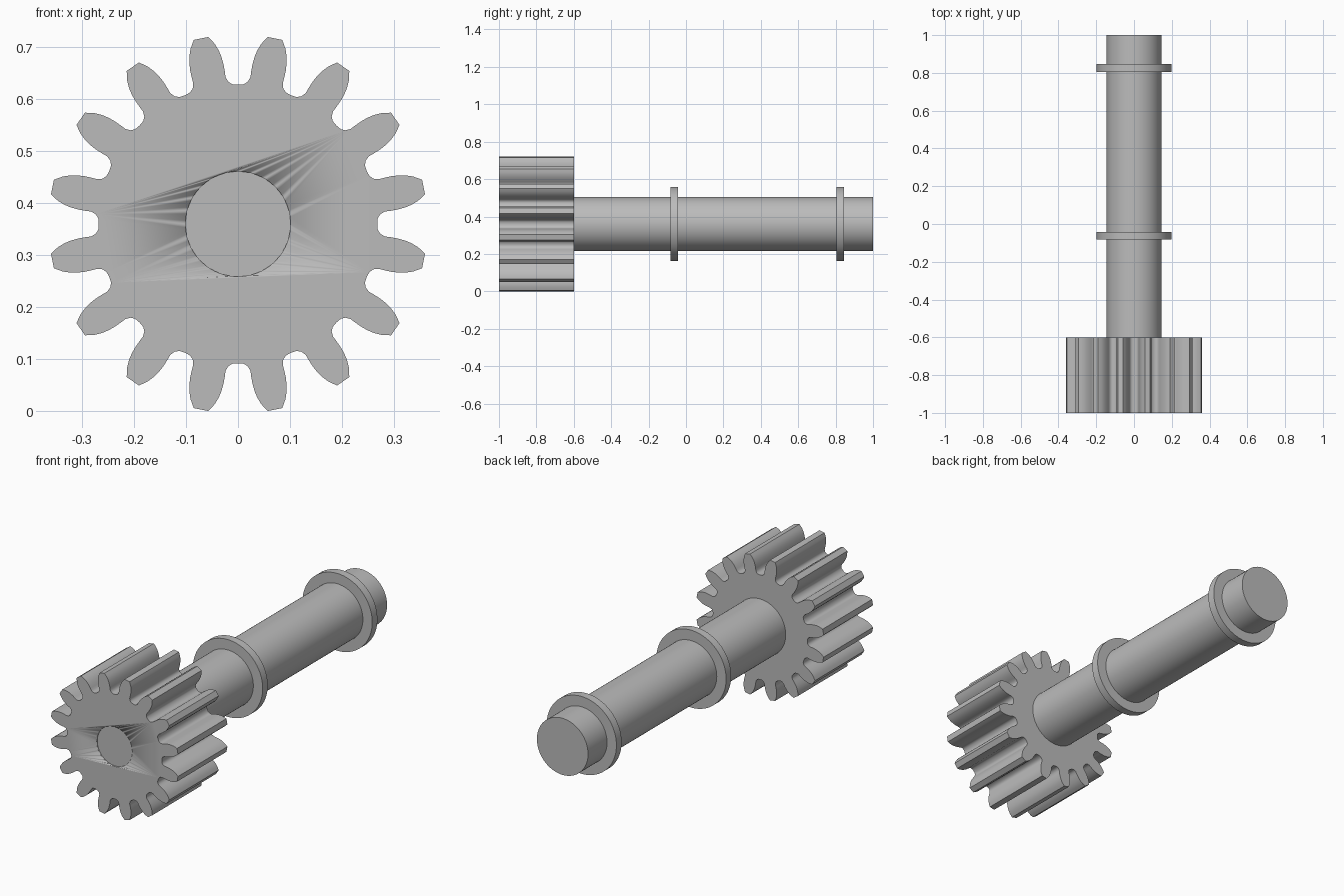
import bpy, bmesh
from math import pi, radians
from mathutils import Matrix, Vector

AXIS_Z = 0.36
TEETH = 16

if "Cube" in bpy.data.objects:
    bpy.data.objects.remove(bpy.data.objects["Cube"], do_unlink=True)

steel = bpy.data.materials.new("plain grey")
steel.use_nodes = True
steel.diffuse_color = (0.5, 0.5, 0.5, 1)
steel.node_tree.nodes["Principled BSDF"].inputs["Base Color"].default_value = (0.5, 0.5, 0.5, 1)


def finish(name, bm):
    """Turn a bmesh into a smooth-shaded part with sharp edges kept."""
    bmesh.ops.recalc_face_normals(bm, faces=bm.faces)
    mesh = bpy.data.meshes.new(name)
    bm.to_mesh(mesh)
    bm.free()
    mesh.materials.append(steel)
    obj = bpy.data.objects.new(name, mesh)
    bpy.context.collection.objects.link(obj)
    bpy.ops.object.select_all(action="DESELECT")
    obj.select_set(True)
    bpy.context.view_layer.objects.active = obj
    bpy.ops.object.shade_smooth_by_angle(angle=radians(30))
    return obj


def cylinder(name, radius, y0, y1, segments=96):
    """Solid cylinder lying along y."""
    bm = bmesh.new()
    place = Matrix.Translation((0, (y0 + y1) / 2, AXIS_Z)) @ Matrix.Rotation(pi / 2, 4, "X")
    bmesh.ops.create_cone(bm, cap_ends=True, segments=segments, radius1=radius,
                          radius2=radius, depth=y1 - y0, matrix=place)
    return finish(name, bm)


def gear(name, y0, y1):
    """Spur gear made by repeating one tooth gap around the axis."""
    # Half of a gap: sideways offset, distance from the axis
    half = [(0, .268), (.011, .269), (.019, .274), (.024, .283), (.0255, .294),
            (.028, .308), (.032, .322), (.037, .334), (.045, .347), (.057, .36)]
    gap = [(-x, r) for x, r in reversed(half[1:])] + half
    bm = bmesh.new()
    verts = []
    for i in range(TEETH):
        turn = Matrix.Rotation(2 * pi * i / TEETH, 3, "Y")
        for x, r in gap:
            p = turn @ Vector((x, 0, r))
            verts.append(bm.verts.new((p.x, y0, p.z + AXIS_Z)))
    face = bm.faces.new(verts)
    solid = bmesh.ops.extrude_face_region(bm, geom=[face], use_keep_orig=True)
    moved = [g for g in solid["geom"] if isinstance(g, bmesh.types.BMVert)]
    bmesh.ops.translate(bm, verts=moved, vec=(0, y1 - y0, 0))
    return finish(name, bm)


# Toothed wheel with a shallow round recess in its front
wheel = gear("gear_wheel", -1.0, -0.6)
cutter = cylinder("recess_cutter", 0.101, -1.1, -0.995)
cutter.hide_render = True
cutter.hide_set(True)
cutter.display_type = "WIRE"
cut = wheel.modifiers.new("front_recess", "BOOLEAN")
cut.operation = "DIFFERENCE"
cut.solver = "EXACT"
cut.object = cutter

# Shaft and its two collars
cylinder("shaft", 0.145, -0.6, 1.0)
cylinder("middle_collar", 0.198, -0.083, -0.042)
cylinder("rear_collar", 0.198, 0.804, 0.846)
